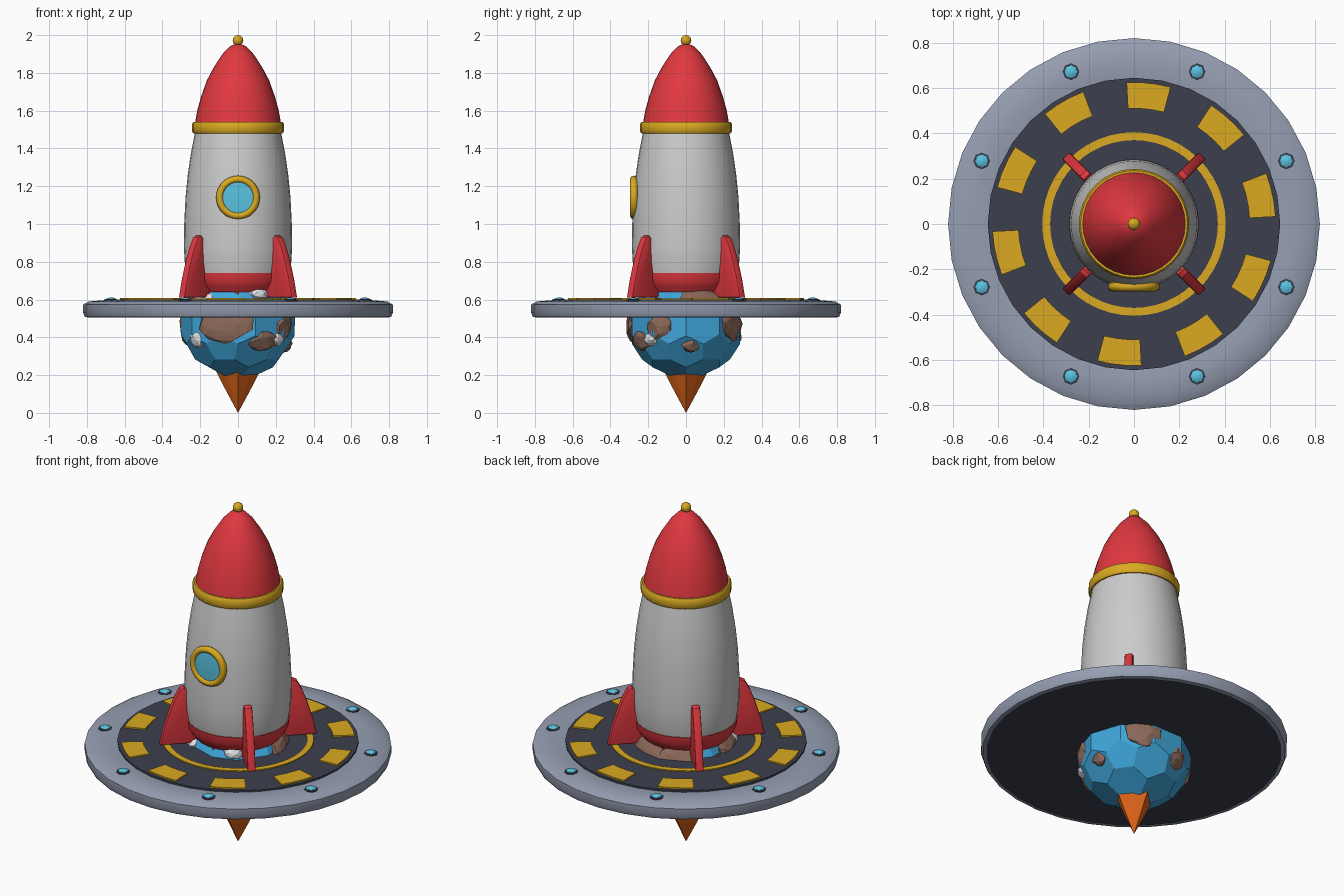
import bpy, bmesh, math, random
from mathutils import Vector, Matrix

if "Cube" in bpy.data.objects:
    bpy.data.objects.remove(bpy.data.objects["Cube"])

random.seed(4)
GLOBE = Vector((0, 0, 0.46))


def mat(name, rgb):
    m = bpy.data.materials.new(name)
    m.diffuse_color = (*rgb, 1)
    m.use_nodes = True
    m.node_tree.nodes["Principled BSDF"].inputs["Base Color"].default_value = m.diffuse_color
    return m


RED = mat("red", (0.75, 0.04, 0.05))
GOLD = mat("gold", (0.70, 0.40, 0.015))
DARK = mat("dark", (0.045, 0.05, 0.075))
STEEL = mat("steel", (0.30, 0.34, 0.44))
BLUE = mat("blue", (0.05, 0.38, 0.70))
CYAN = mat("cyan", (0.10, 0.55, 0.75))
BROWN = mat("brown", (0.26, 0.14, 0.10))
WHITE = mat("white", (0.75, 0.78, 0.80))
ORANGE = mat("orange", (0.75, 0.13, 0.01))


def finish(bm, name, m=None, smooth=None):
    bmesh.ops.recalc_face_normals(bm, faces=bm.faces)
    me = bpy.data.meshes.new(name)
    bm.to_mesh(me)
    bm.free()
    ob = bpy.data.objects.new(name, me)
    bpy.context.collection.objects.link(ob)
    if m:
        me.materials.append(m)
    if smooth:
        bpy.ops.object.select_all(action='DESELECT')
        ob.select_set(True)
        bpy.context.view_layer.objects.active = ob
        bpy.ops.object.shade_smooth_by_angle(angle=math.radians(smooth))
    return ob


def lathe(name, profile, m=None, n=32, smooth=35, closed=False, star=1.0, matrix=None):
    """Spin (radius, height) points round z; star scales every other column."""
    bm = bmesh.new()
    rings = []
    for r, z in profile:
        if r == 0:
            rings.append([bm.verts.new((0, 0, z))] * n)
            continue
        ring = []
        for i in range(n):
            a, k = math.tau * i / n, (star if i % 2 else 1)
            ring.append(bm.verts.new((r * k * math.cos(a), r * k * math.sin(a), z)))
        rings.append(ring)
    pairs = list(zip(rings, rings[1:])) + ([(rings[-1], rings[0])] if closed else [])
    for lo, hi in pairs:
        for i in range(n):
            j = (i + 1) % n
            bm.faces.new(list(dict.fromkeys((lo[i], lo[j], hi[j], hi[i]))))
    if matrix:
        bm.transform(matrix)
    return finish(bm, name, m, smooth)


# Launch disc: steel rim, dark deck and underside
lathe("disc_rim", [(0.64, 0.52), (0.64, 0.59), (0.70, 0.597), (0.79, 0.59), (0.82, 0.573),
                   (0.82, 0.53), (0.81, 0.508), (0.79, 0.505), (0.79, 0.52)], STEEL, closed=True)
lathe("deck", [(0, 0.507), (0.79, 0.507), (0.79, 0.52), (0.645, 0.53), (0.645, 0.60), (0, 0.60)], DARK)
lathe("deck_ring", [(0.37, 0.595), (0.405, 0.595), (0.405, 0.606), (0.37, 0.606)], GOLD, 48, closed=True)

# Ten yellow deck markings
bm = bmesh.new()
for k in range(10):
    cols = []
    for s in range(4):
        a = math.radians(3 + 36 * k + 6 * s)
        cols.append([bm.verts.new((r * math.cos(a), r * math.sin(a), z))
                     for r, z in ((0.51, 0.595), (0.625, 0.595), (0.625, 0.608), (0.51, 0.608))])
    for a, b in zip(cols, cols[1:]):
        for i in range(4):
            bm.faces.new((a[i], a[(i + 1) % 4], b[(i + 1) % 4], b[i]))
    bm.faces.new(cols[0])
    bm.faces.new(cols[-1])
finish(bm, "deck_markings", GOLD)

# Eight rim lights with dark sockets
for k in range(8):
    a = math.radians(22.5 + 45 * k)
    at = Matrix.Translation((0.727 * math.cos(a), 0.727 * math.sin(a), 0.592))
    lathe("light_socket", [(0.037, -0.01), (0.037, 0.007), (0.028, 0.01), (0, 0.01)], DARK, 8, matrix=at)
    lathe("rim_light", [(0.03, 0), (0.028, 0.011), (0.016, 0.017), (0, 0.019)], CYAN, 8, matrix=at)

# Rocket hull, base, collar, nose and tip
lathe("hull", [(0.272, 0.74), (0.282, 0.80), (0.287, 0.88), (0.285, 1.0), (0.278, 1.14),
               (0.266, 1.26), (0.25, 1.37), (0.225, 1.5)])
lathe("base_band", [(0, 0.64), (0.232, 0.64), (0.255, 0.67), (0.272, 0.70), (0.277, 0.74), (0.25, 0.742)], RED)
lathe("collar", [(0.21, 1.48), (0.236, 1.48), (0.243, 1.49), (0.243, 1.53), (0.236, 1.54), (0.21, 1.54)],
      GOLD, closed=True)
lathe("nose", [(0.228, 1.53), (0.216, 1.60), (0.197, 1.67), (0.165, 1.76), (0.128, 1.83),
               (0.082, 1.90), (0.04, 1.943), (0, 1.958)], RED)
bm = bmesh.new()
bmesh.ops.create_uvsphere(bm, u_segments=16, v_segments=10, radius=0.028,
                          matrix=Matrix.Translation((0, 0, 1.972)))
finish(bm, "nose_tip", GOLD, 40)

# Porthole facing the front
face = Matrix.Translation((0, -0.276, 1.14)) @ Matrix.Rotation(math.pi / 2, 4, 'X')
ring = [(0.097 + 0.019 * math.cos(math.tau * i / 8), 0.021 * math.sin(math.tau * i / 8)) for i in range(8)]
lathe("porthole_ring", ring, GOLD, smooth=60, closed=True, matrix=face)
lathe("porthole_glass", [(0.088, -0.02), (0.088, 0.008), (0.05, 0.011), (0, 0.012)], CYAN, matrix=face)

# Four diagonal fins
outline = [(0.22, 0.61), (0.425, 0.61), (0.405, 0.70), (0.375, 0.80), (0.345, 0.88),
           (0.318, 0.93), (0.295, 0.94), (0.25, 0.90)]
for k in range(4):
    bm = bmesh.new()
    f = bm.faces.new([bm.verts.new((r, -0.022, z)) for r, z in outline])
    out = bmesh.ops.extrude_face_region(bm, geom=[f])["geom"]
    bmesh.ops.translate(bm, vec=(0, 0.044, 0), verts=[v for v in out if isinstance(v, bmesh.types.BMVert)])
    sides = [e for e in bm.edges if abs(e.verts[0].co.y - e.verts[1].co.y) < 1e-5]
    bmesh.ops.bevel(bm, geom=sides, offset=0.008, segments=2, profile=0.5, affect='EDGES')
    bm.transform(Matrix.Rotation(math.radians(45 + 90 * k), 4, 'Z'))
    finish(bm, "fin", RED, 35)

# Ridged exhaust flame
lathe("flame", [(0, 0.645), (0.235, 0.645), (0.22, 0.5), (0.115, 0.22), (0.07, 0.13), (0, 0)],
      ORANGE, 8, None, star=0.8)

# Faceted globe: the dual of an icosphere
bm = bmesh.new()
bmesh.ops.create_icosphere(bm, subdivisions=2, radius=1)
points = [f.calc_center_median().normalized() for f in bm.faces]
bm.clear()
for p in points:
    bm.verts.new(GLOBE + Vector((p.x * 0.305, p.y * 0.305, p.z * 0.275)))
bmesh.ops.convex_hull(bm, input=bm.verts)
bmesh.ops.dissolve_limit(bm, angle_limit=math.radians(9), verts=bm.verts, edges=bm.edges)
finish(bm, "globe", BLUE)


# Jagged land and ice plates lying on the globe
def plate(name, direction, a, b, m, lift=0.275):
    d = Vector(direction).normalized()
    bm = bmesh.new()
    bmesh.ops.create_icosphere(bm, subdivisions=2, radius=1)
    for v in bm.verts:
        v.co *= random.uniform(0.85, 1.12)
    bm.transform(Matrix.Translation(GLOBE + d * lift) @ d.to_track_quat('Z', 'Y').to_matrix().to_4x4()
                 @ Matrix.Diagonal((a, b, 0.032, 1)))
    finish(bm, name, m)


for d, a, b in (((-0.25, -1, 0.05), 0.15, 0.10), ((0.6, -1, -0.35), 0.09, 0.06), ((1, 0.1, -0.4), 0.05, 0.04),
                ((1, -0.6, 0), 0.07, 0.08), ((0.6, 1, 0.05), 0.10, 0.10), ((0.4, 1, 0.65), 0.14, 0.08),
                ((-0.5, 1, 0.6), 0.12, 0.09), ((-1, 0.3, 0.1), 0.11, 0.12), ((-1, -0.3, 0.65), 0.10, 0.08),
                ((-0.3, 1, -0.3), 0.07, 0.06), ((1, 0.3, 0.6), 0.12, 0.07)):
    plate("land", d, a, b, BROWN)
for d, a, b in (((0.45, -0.8, 0.7), 0.06, 0.04), ((-0.9, -0.75, 0.65), 0.07, 0.05),
                ((0.9, -0.8, -0.3), 0.05, 0.04), ((-0.9, -0.7, -0.3), 0.05, 0.05)):
    plate("ice", d, a, b, WHITE, 0.28)
